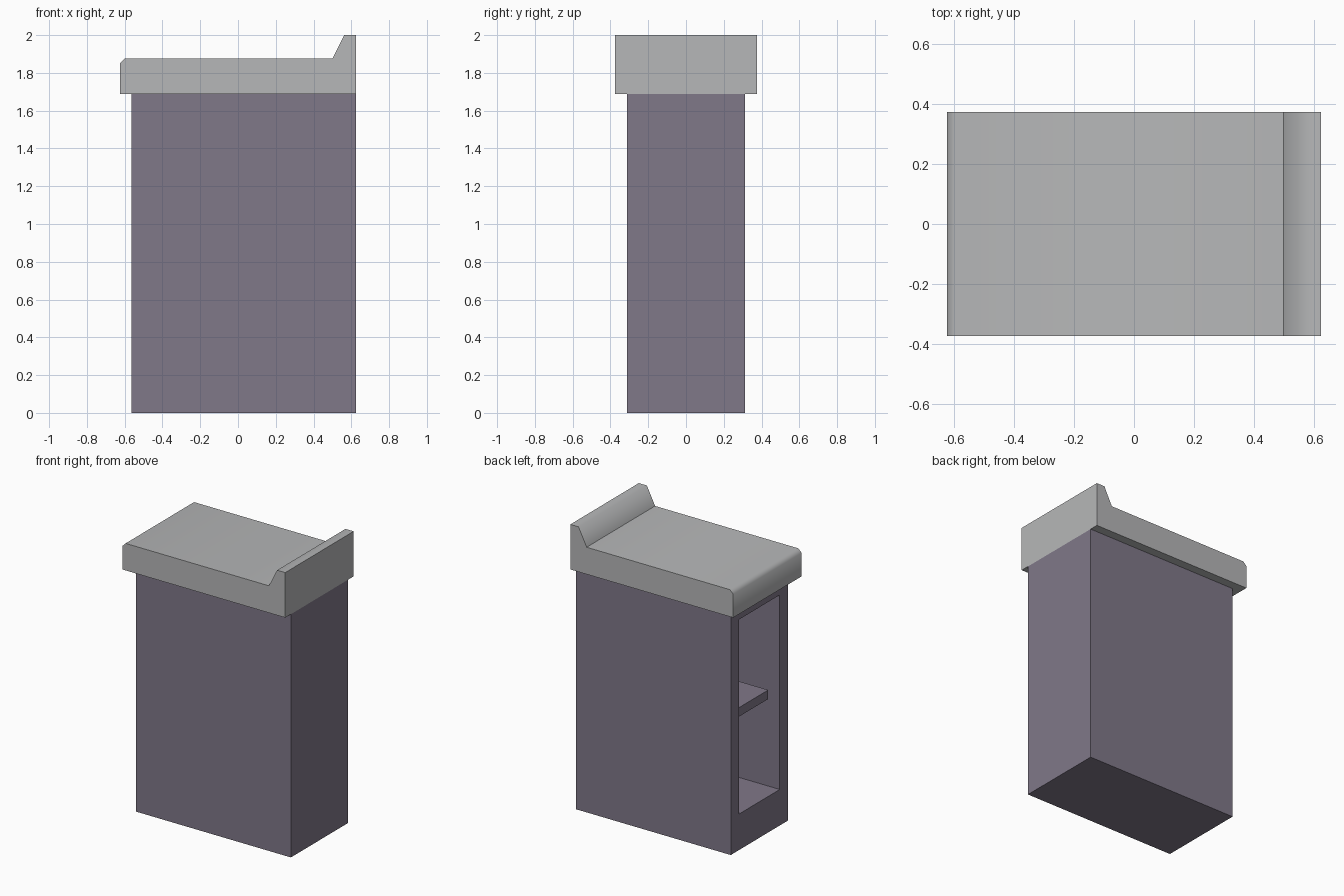
import bpy
import bmesh
from mathutils import Vector

cube = bpy.data.objects.get("Cube")
if cube:
    bpy.data.objects.remove(cube, do_unlink=True)


def make_material(name, colour):
    mat = bpy.data.materials.new(name)
    mat.use_nodes = True
    mat.diffuse_color = colour
    mat.node_tree.nodes["Principled BSDF"].inputs["Base Color"].default_value = colour
    return mat


def make_object(name, bm, mat):
    bmesh.ops.recalc_face_normals(bm, faces=bm.faces)
    mesh = bpy.data.meshes.new(name)
    bm.to_mesh(mesh)
    bm.free()
    mesh.materials.append(mat)
    obj = bpy.data.objects.new(name, mesh)
    bpy.context.collection.objects.link(obj)
    return obj


def box(low, high):
    low, high = Vector(low), Vector(high)
    bm = bmesh.new()
    bmesh.ops.create_cube(bm, size=1)
    for v in bm.verts:
        v.co = (low + high) / 2 + v.co * (high - low)
    return bm


purple = make_material("purple grey paint", (0.216, 0.188, 0.25, 1))
stone = make_material("light grey stone", (0.468, 0.474, 0.48, 1))

WALL = 0.125
BASE_TOP = 1.6875

# Cabinet: a box whose left-hand end is inset and pushed in to form the open niche
bm = box((-0.5625, -0.3125, 0), (0.625, 0.3125, BASE_TOP))
bm.normal_update()
end = min(bm.faces, key=lambda f: f.calc_center_median().x)
bmesh.ops.inset_region(bm, faces=[end], thickness=WALL)
for v in end.verts:
    if v.co.z < 1:
        v.co.z = 2 * WALL
niche = bmesh.ops.extrude_discrete_faces(bm, faces=[end])["faces"][0]
for v in niche.verts:
    v.co.x = 0.625 - WALL
make_object("cabinet", bm, purple)

# Shelf set slightly back inside the niche
make_object("shelf", box((-0.5, -0.1875, 0.875), (0.5, 0.1875, 0.9375)), purple)

# Countertop: side profile with a raised lip, extruded through the depth
profile = [(-0.625, BASE_TOP), (0.625, BASE_TOP), (0.625, 2), (0.5625, 2),
           (0.5, 1.875), (-0.6, 1.875), (-0.625, 1.85)]
bm = bmesh.new()
side = bm.faces.new([bm.verts.new((x, -0.375, z)) for x, z in profile])
extruded = bmesh.ops.extrude_face_region(bm, geom=[side])["geom"]
bmesh.ops.translate(bm, vec=(0, 0.75, 0),
                    verts=[g for g in extruded if isinstance(g, bmesh.types.BMVert)])

# Only the worn front edge and the crest of the lip are softly shaded
soft = [profile[i] for i in (3, 5, 6)]
for f in bm.faces:
    f.smooth = True
for e in bm.edges:
    a, b = (v.co for v in e.verts)
    along_depth = abs(a.y - b.y) > 0.1
    e.smooth = along_depth and any(
        abs(a.x - x) + abs(a.z - z) < 0.001 for x, z in soft)
make_object("countertop", bm, stone)
